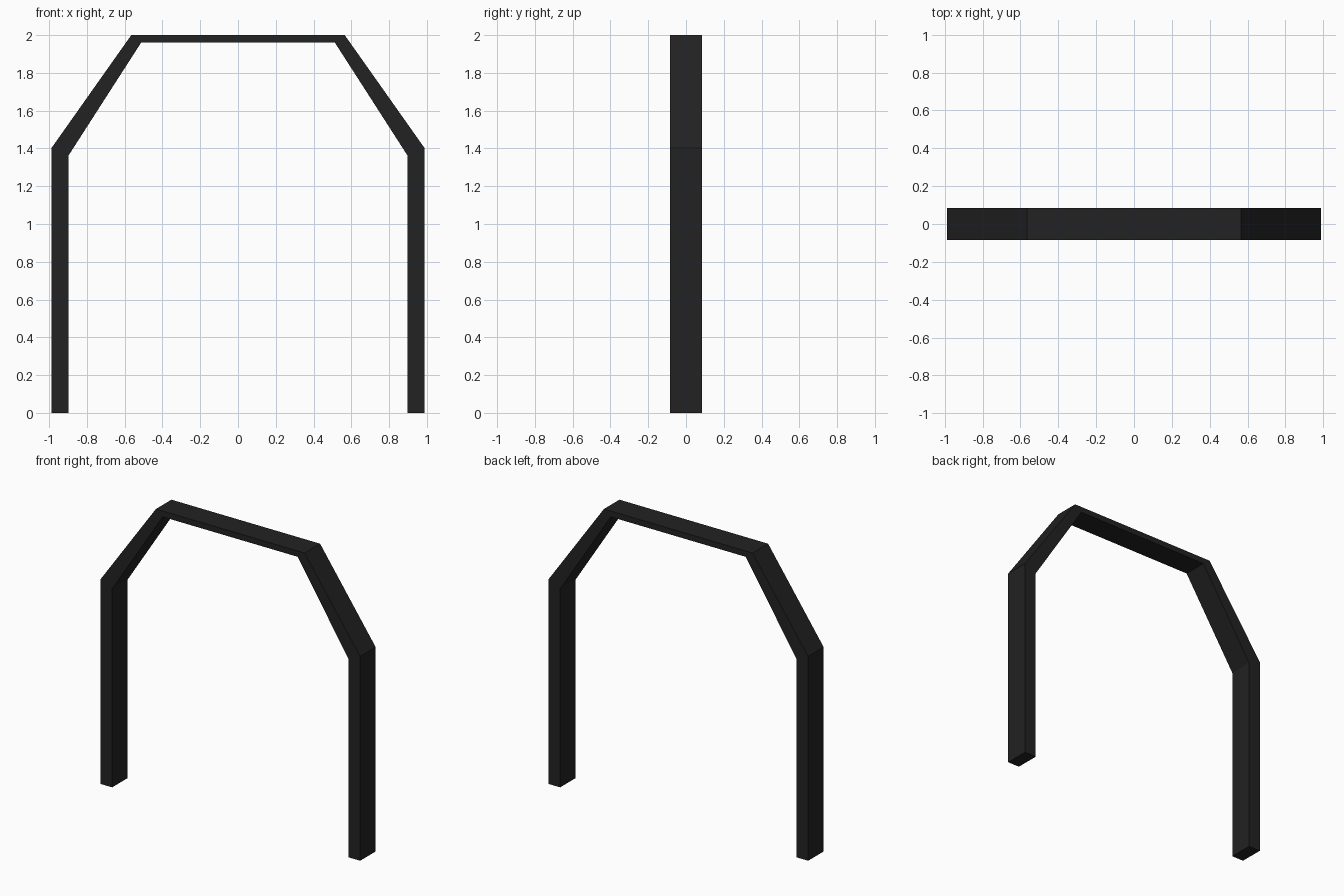
import bpy
import bmesh

cube = bpy.data.objects.get("Cube")
if cube:
    bpy.data.objects.remove(cube, do_unlink=True)

# Matte black finish
black = bpy.data.materials.new("matte_black")
black.use_nodes = True
color = (0.016, 0.016, 0.016, 1)
black.diffuse_color = color
black.node_tree.nodes["Principled BSDF"].inputs["Base Color"].default_value = color

# Left half of the arch as (x, z) points, from the foot up to the top corner
half_depth = 0.084
outer = [(0.987, 0), (0.987, 1.403), (0.565, 2.0)]
inner = [(0.897, 0), (0.897, 1.363), (0.513, 1.96)]


def mirrored(points):
    return points + [(-x, z) for x, z in reversed(points)]


# Sweep a rectangular section through the mitred corners, then cap both feet
bm = bmesh.new()
rings = []
for (ox, oz), (ix, iz) in zip(mirrored(outer), mirrored(inner)):
    corners = [(ox, -half_depth, oz), (ox, half_depth, oz),
               (ix, half_depth, iz), (ix, -half_depth, iz)]
    rings.append([bm.verts.new(c) for c in corners])
for a, b in zip(rings, rings[1:]):
    for i in range(4):
        j = (i + 1) % 4
        bm.faces.new((a[i], a[j], b[j], b[i]))
bm.faces.new(rings[0])
bm.faces.new(rings[-1])
bmesh.ops.recalc_face_normals(bm, faces=bm.faces)

mesh = bpy.data.meshes.new("arch_frame")
bm.to_mesh(mesh)
bm.free()
mesh.materials.append(black)
arch = bpy.data.objects.new("arch_frame", mesh)
bpy.context.collection.objects.link(arch)
